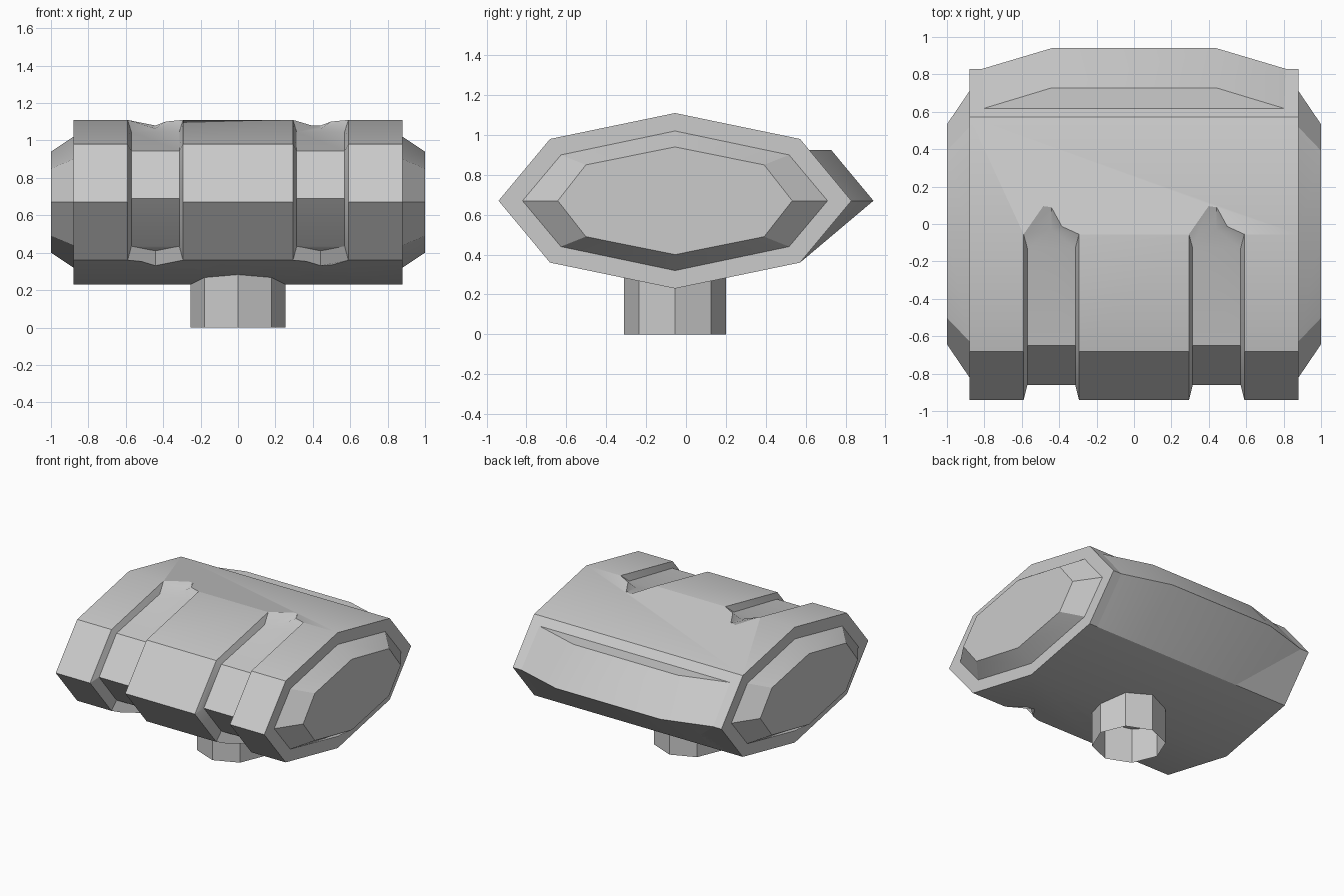
import bpy, bmesh, math

if "Cube" in bpy.data.objects:
    bpy.data.objects.remove(bpy.data.objects["Cube"])

CY, CZ = -0.055, 0.67


def finish(obj):
    bpy.ops.object.select_all(action='DESELECT')
    obj.select_set(True)
    bpy.context.view_layer.objects.active = obj
    bpy.ops.object.shade_smooth_by_angle(angle=math.radians(30))


def loft(name, rings, caps=True):
    """Skin a list of equal-length point rings into a mesh object."""
    bm = bmesh.new()
    rows = [[bm.verts.new(p) for p in r] for r in rings]
    n = len(rows[0])
    for a, b in zip(rows, rows[1:]):
        for i in range(n):
            j = (i + 1) % n
            bm.faces.new((a[i], a[j], b[j], b[i]))
    if caps:
        bm.faces.new(rows[0])
        bm.faces.new(rows[-1])
    bmesh.ops.remove_doubles(bm, verts=bm.verts, dist=1e-5)
    bmesh.ops.recalc_face_normals(bm, faces=bm.faces)
    me = bpy.data.meshes.new(name)
    bm.to_mesh(me)
    bm.free()
    obj = bpy.data.objects.new(name, me)
    bpy.context.collection.objects.link(obj)
    return obj


def octagon(x, w, w2, h, h2):
    """Eight-sided section: half width w, shoulder at (w2, h2), half height h."""
    pts = [(-w, 0), (-w2, h2), (0, h), (w2, h2), (w, 0), (w2, -h2), (0, -h), (-w2, -h2)]
    return [(x, CY + y, CZ + z) for y, z in pts]


# main body
body = loft("body", [octagon(x, 0.885, 0.627, 0.44, 0.31) for x in (-0.88, 0.88)])

# strap grooves: (half width, y, z) of the floor and of the matching surface point
groove = [
    ((0, -0.03, 1.064), (0, 0.09, 1.08)),
    ((0.128, -0.13, 1.045), (0.148, -0.055, 1.11)),
    ((0.128, -0.65, 0.945), (0.148, -0.682, 0.98)),
    ((0.128, -0.86, 0.69), (0.148, -0.94, 0.67)),
    ((0.128, -0.65, 0.435), (0.148, -0.682, 0.36)),
    ((0, -0.60, 0.41), (0, -0.54, 0.33)),
]
for cx in (-0.442, 0.442):
    rings = []
    for f, s in groove:
        o = [2 * b - a for a, b in zip(f, s)]
        rings.append([(cx - f[0], f[1], f[2]), (cx + f[0], f[1], f[2]),
                      (cx + o[0], o[1], o[2]), (cx - o[0], o[1], o[2])])
    cutter = loft("groove_cutter", rings, caps=False)
    cutter.hide_render = True
    mod = body.modifiers.new("groove", 'BOOLEAN')
    mod.operation = 'DIFFERENCE'
    mod.solver = 'EXACT'
    mod.object = cutter
    bpy.context.view_layer.objects.active = body
    bpy.ops.object.modifier_apply(modifier=mod.name)
    bpy.data.objects.remove(cutter)
finish(body)

# bevelled end caps
for side, name in ((-1, "left_end_cap"), (1, "right_end_cap")):
    finish(loft(name, [octagon(side * 0.87, 0.765, 0.572, 0.35, 0.23),
                       octagon(side * 0.88, 0.765, 0.572, 0.35, 0.23),
                       octagon(side * 1.0, 0.588, 0.447, 0.27, 0.18)]))

# rear bulge
rings = []
for x, top, mid in ((-0.81, 0.616, 0.83), (-0.44, 0.728, 0.94),
                    (0.44, 0.728, 0.94), (0.81, 0.616, 0.83)):
    rings.append([(x, 0.5, 0.925), (x, top, 0.925), (x, mid, CZ),
                  (x, 0.572, 0.36), (x, 0.5, 0.365)])
finish(loft("rear_bulge", rings))

# open tube foot
ring = [(0.255 * math.cos(i * math.pi / 4), CY + 0.255 * math.sin(i * math.pi / 4)) for i in range(8)]
loft("foot_tube", [[(x, y, z) for x, y in ring] for z in (0, 0.285)], caps=False)
